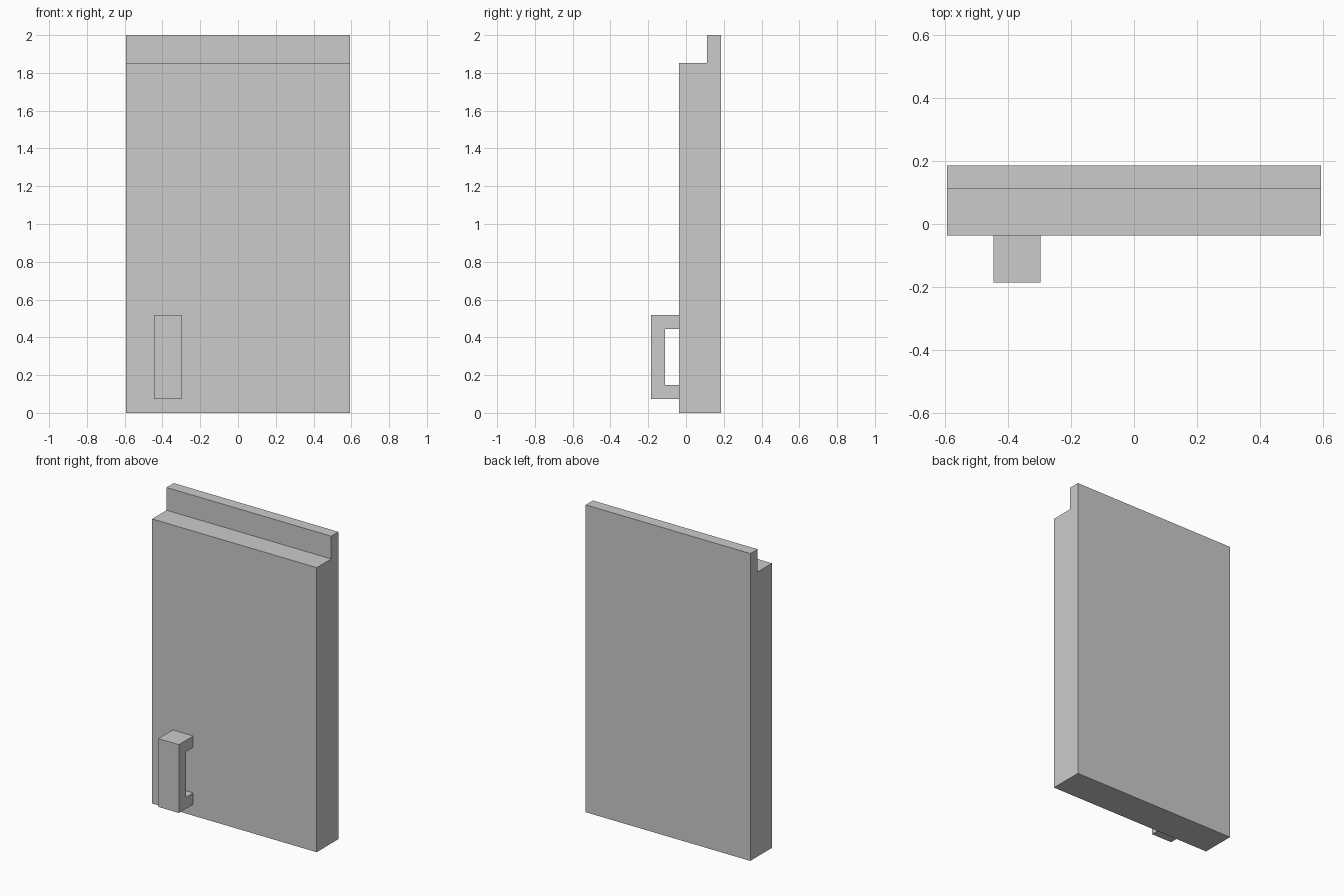
import bpy, bmesh

if "Cube" in bpy.data.objects:
    bpy.data.objects.remove(bpy.data.objects["Cube"])

U = 2 / 27  # the model sits on a regular grid, 27 cells tall


def extrude_profile(name, profile, x0, x1):
    """Extrude a side (y, z) profile along x; all values in grid cells."""
    bm = bmesh.new()
    face = bm.faces.new([bm.verts.new((x0 * U, y * U, z * U)) for y, z in profile])
    ext = bmesh.ops.extrude_face_region(bm, geom=[face], use_keep_orig=True)
    verts = [g for g in ext["geom"] if isinstance(g, bmesh.types.BMVert)]
    bmesh.ops.translate(bm, verts=verts, vec=((x1 - x0) * U, 0, 0))
    bmesh.ops.recalc_face_normals(bm, faces=bm.faces)
    mesh = bpy.data.meshes.new(name)
    bm.to_mesh(mesh)
    bm.free()
    obj = bpy.data.objects.new(name, mesh)
    bpy.context.collection.objects.link(obj)
    return obj


# Slab with a thin lip along the top rear edge
extrude_profile("door_panel", [(-0.5, 0), (2.5, 0), (2.5, 27), (1.5, 27),
                               (1.5, 25), (-0.5, 25)], -8, 8)

# C-shaped pull handle on the front
extrude_profile("handle", [(-0.5, 1), (-0.5, 2), (-1.5, 2), (-1.5, 6),
                           (-0.5, 6), (-0.5, 7), (-2.5, 7), (-2.5, 1)], -6, -4)
